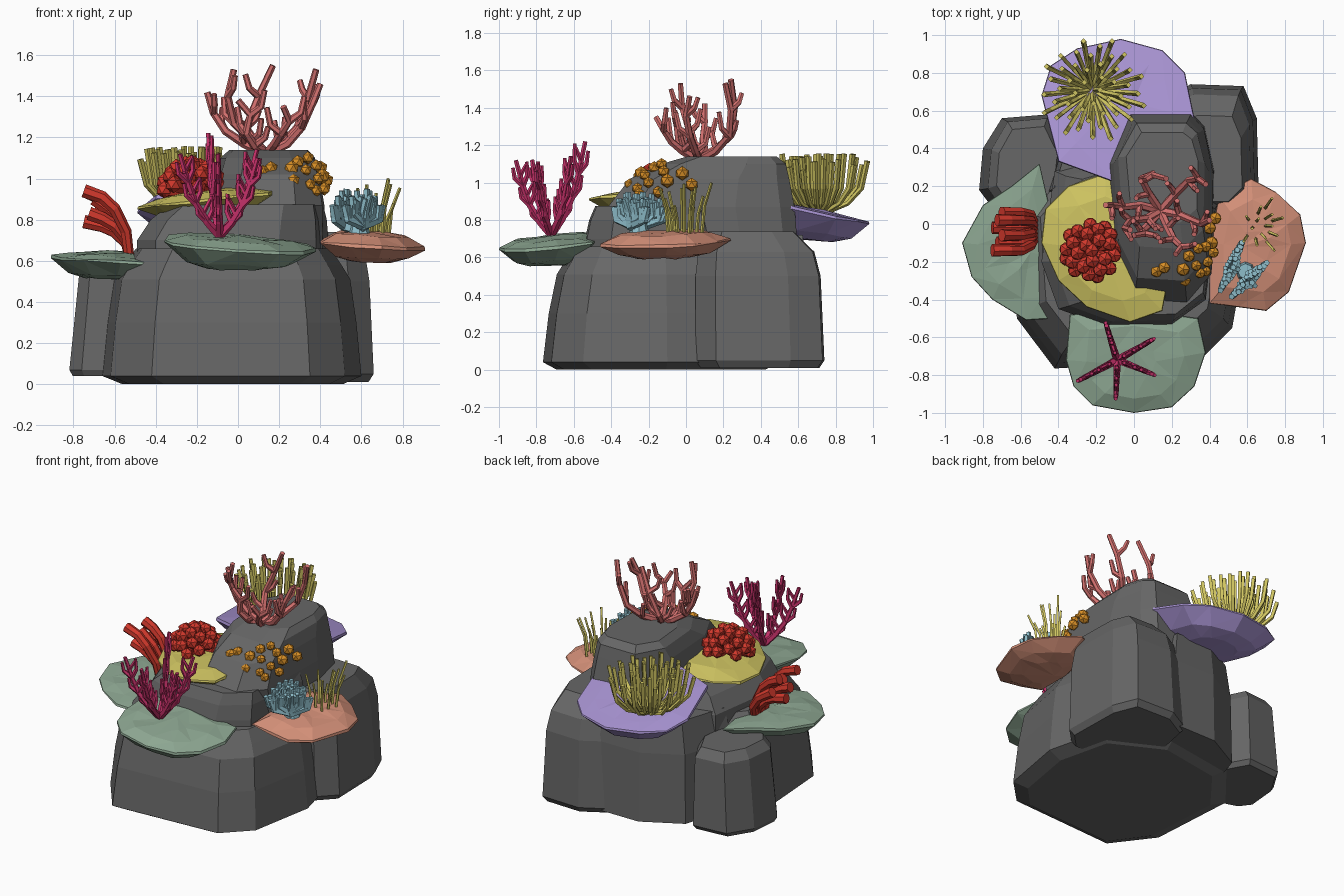
import bpy, bmesh, math, random
from mathutils import Vector, Quaternion

random.seed(4)
cube = bpy.data.objects.get("Cube")
if cube:
    bpy.data.objects.remove(cube)


def material(name, rgb):
    m = bpy.data.materials.new(name)
    m.use_nodes = True
    m.diffuse_color = (*rgb, 1)
    m.node_tree.nodes["Principled BSDF"].inputs["Base Color"].default_value = (*rgb, 1)
    return m


GREY = material("rock grey", (.135, .135, .135))
GREEN = material("sage green", (.27, .39, .29))
SALMON = material("salmon", (.66, .28, .19))
PURPLE = material("lilac", (.4, .3, .66))
YELLOW = material("olive yellow", (.62, .55, .12))
RED = material("red", (.64, .04, .025))
MAGENTA = material("magenta", (.55, .03, .14))
ORANGE = material("orange", (.7, .28, .02))
BLUE = material("pale blue", (.27, .51, .59))
PINK = material("coral pink", (.64, .16, .155))


def finish(name, bm, mat):
    bmesh.ops.recalc_face_normals(bm, faces=bm.faces)
    mesh = bpy.data.meshes.new(name)
    bm.to_mesh(mesh)
    bm.free()
    mesh.materials.append(mat)
    ob = bpy.data.objects.new(name, mesh)
    bpy.context.collection.objects.link(ob)


def loft(bm, rings):
    """Skin a stack of equal rings and cap both ends."""
    loops = [[bm.verts.new(p) for p in ring] for ring in rings]
    n = len(loops[0])
    for a, b in zip(loops, loops[1:]):
        for i in range(n):
            j = (i + 1) % n
            bm.faces.new((a[i], a[j], b[j], b[i]))
    bm.faces.new(loops[0][::-1])
    bm.faces.new(loops[-1])


def centre(outline):
    return (sum(p[0] for p in outline) / len(outline),
            sum(p[1] for p in outline) / len(outline))


def rock(name, outline, levels):
    """Each level is height, x scale, y scale, x shift, y shift."""
    cx, cy = centre(outline)
    bm = bmesh.new()
    loft(bm, [[(cx + dx + (x - cx) * sx, cy + dy + (y - cy) * sy, z) for x, y in outline]
              for z, sx, sy, dx, dy in levels])
    finish(name, bm, GREY)


def shelf(name, outline, mat, z, sx=0, sy=0, depth=.1, rise=.03):
    """Tilted plate with a thin rim, faceted top and flatter tapering underside."""
    cx, cy = centre(outline)
    bm = bmesh.new()
    rings = []
    for scale, dz, tilt in ((.4, -depth, .3), (.7, -depth * .75, .6), (1, -.006, 1),
                            (.99, .006, 1), (.7, rise * .8, 1), (.3, rise, 1)):
        ring = []
        for x, y in outline:
            px, py = cx + (x - cx) * scale, cy + (y - cy) * scale
            slope = ((px - cx) * sx + (py - cy) * sy) * tilt
            ring.append((px, py, z + dz + slope + random.uniform(-.006, .006)))
        rings.append(ring)
    loft(bm, rings)
    bmesh.ops.triangulate(bm, faces=bm.faces)
    finish(name, bm, mat)


def tube(bm, pts, r0, r1, sides=5):
    pts = [Vector(p) for p in pts]
    d = Vector((0, 0, 1))
    q = Quaternion()
    rings = []
    for i, p in enumerate(pts):
        new = (pts[min(i + 1, len(pts) - 1)] - pts[max(i - 1, 0)]).normalized()
        q = d.rotation_difference(new) @ q
        d = new
        r = r0 + (r1 - r0) * i / (len(pts) - 1)
        rings.append([p + q @ Vector((r * math.cos(a), r * math.sin(a), 0))
                      for a in (math.tau * k / sides for k in range(sides))])
    loft(bm, rings)


def ball(bm, p, r):
    got = bmesh.ops.create_icosphere(bm, subdivisions=1, radius=r)
    bmesh.ops.translate(bm, verts=got["verts"], vec=p)


# Rock mass
rock("front_rock",
     [(-.62, -.5), (-.42, -.765), (.35, -.72), (.52, -.55), (.6, -.1),
      (.5, .3), (.1, .5), (-.4, .42), (-.66, .1)],
     [(0, .85, .88, 0, 0), (.04, 1, 1, 0, 0), (.3, .96, .95, 0, 0),
      (.51, .91, .88, 0, 0), (.58, .84, .81, 0, 0), (.66, .75, .74, 0, 0)])
rock("back_left_rock",
     [(-.82, .18), (-.8, .4), (-.7, .56), (-.46, .58), (-.36, .4), (-.4, .05), (-.6, .05), (-.76, .1)],
     [(.04, .92, .92, 0, 0), (.07, 1, 1, 0, 0), (.53, .87, .93, .02, 0), (.59, .7, .78, .03, 0)])
rock("back_right_rock",
     [(.66, .16), (.65, .56), (.58, .73), (.3, .74), (.12, .64), (.05, .3), (.3, .05), (.55, .05)],
     [(.01, .9, .92, 0, 0), (.05, 1, 1, 0, 0), (.5, .92, .97, 0, -.01),
      (.63, .84, .9, 0, -.02), (.74, .66, .66, 0, -.05)])
rock("back_rock", [(.22, .66), (-.1, .66), (-.36, .52), (-.48, .15), (.2, .1)],
     [(.03, 1, 1, 0, 0), (.5, .97, .96, 0, 0), (.72, .85, .85, 0, 0)])
rock("shoulder_rock",
     [(-.49, -.2), (-.4, -.45), (-.15, -.54), (.2, -.53), (.38, -.4), (.44, .1), (.1, .42), (-.42, .28)],
     [(.5, 1, 1, 0, 0), (.7, 1, 1, 0, 0), (.8, .92, .94, .03, 0), (.875, .8, .88, .07, .01)])
rock("crown_rock",
     [(-.11, -.2), (0, -.44), (.28, -.46), (.41, -.3), (.42, .25), (.37, .5), (.3, .58), (-.02, .58), (-.14, .3)],
     [(.6, 1, .9, 0, .05), (.74, 1.01, .93, 0, .045), (.87, 1, .96, 0, .02),
      (1.02, .9, .82, 0, .06), (1.1, .82, .64, 0, .13), (1.14, .68, .46, 0, .17)])

# Plate coral shelves
shelf("purple_shelf",
      [(-.49, .68), (-.44, .84), (-.3, .93), (-.07, .98), (.15, .92), (.27, .8), (.32, .56),
       (.2, .35), (-.1, .22), (-.4, .33)], PURPLE, .845, 0, -.2, .15, .02)
shelf("side_green_shelf",
      [(-.91, -.1), (-.86, -.28), (-.75, -.4), (-.57, -.51), (-.42, -.5), (-.36, -.2),
       (-.45, .1), (-.5, .32), (-.65, .2), (-.8, .1)], GREEN, .615, -.03, .06, .1, .025)
shelf("front_green_shelf",
      [(-.36, -.72), (-.32, -.86), (-.22, -.96), (0, -1), (.2, -.97), (.32, -.86),
       (.38, -.68), (.34, -.5), (0, -.45), (-.34, -.48)], GREEN, .67, -.06, .1, .11, .04)
shelf("salmon_shelf",
      [(.91, -.1), (.88, .05), (.75, .17), (.62, .24), (.45, .15), (.4, -.1), (.4, -.42),
       (.55, -.44), (.7, -.46), (.82, -.36)], SALMON, .68, -.08, .04, .085, .06)
shelf("yellow_shelf",
      [(-.49, -.1), (-.47, .08), (-.35, .2), (-.15, .27), (0, .2), (.1, -.2), (.18, -.3),
       (.15, -.46), (-.02, -.52), (-.25, -.44), (-.4, -.3)], YELLOW, .895, .11, 0, .085, .045)

# Antler coral on the crown
bm = bmesh.new()
root = Vector((.14, .07, 1.12))
arms = [[(.03, .1, 1.17), (-.06, .09, 1.23), (-.12, .1, 1.32), (-.15, .1, 1.42)],
        [(.07, .03, 1.18), (-.02, .02, 1.27), (-.05, -.02, 1.4), (-.02, -.03, 1.53)],
        [(.08, .16, 1.18), (.04, .24, 1.25), (.1, .26, 1.4), (.17, .24, 1.55)],
        [(.22, .16, 1.17), (.29, .23, 1.25), (.34, .24, 1.39), (.38, .21, 1.53)],
        [(.24, .05, 1.17), (.31, .02, 1.25), (.36, 0, 1.36), (.4, .02, 1.46)],
        [(.18, -.02, 1.17), (.21, -.08, 1.22), (.25, -.12, 1.28), (.22, -.16, 1.35)],
        [(.08, 0, 1.16), (.04, -.04, 1.22), (.06, -.05, 1.31), (0, -.06, 1.38)]]
for arm in arms:
    tube(bm, [root, *arm], .024, .016, 6)
    for i, p in enumerate(arm[:3]):
        p = Vector(p)
        out = Vector((p.x - root.x, p.y - root.y, 0)).normalized()
        side = Vector((-out.y, out.x, 0)) * (-1) ** i
        mid = p + out * random.uniform(-.03, .03) + side * .05 + Vector((0, 0, .04))
        tube(bm, [p, mid, mid + side * .02 + Vector((0, 0, random.uniform(.04, .09)))], .019, .014, 6)
finish("antler_coral", bm, PINK)

# Magenta coral of five upright fans
bm = bmesh.new()
foot = Vector((-.09, -.72, .72))
for deg, reach, high in ((107, .2, .5), (30, .22, .42), (-22, .21, .38), (-92, .2, .4), (-152, .23, .4)):
    out = Vector((math.cos(math.radians(deg)), math.sin(math.radians(deg)), 0))

    def at(u, v):
        return foot + out * reach * u + Vector((0, 0, high * v))
    stem = [(0, 0), (.3, .17), (.58, .4), (.76, .66), (.95, 1)]
    tube(bm, [at(*s) for s in stem], .022, .012)
    for u, v in stem[1:4]:
        tube(bm, [at(u, v), at(u + .22, v + .1), at(u + .27, v + .24)], .016, .01)
        tube(bm, [at(u, v), at(u - .12, v + .14), at(u - .1, v + .32)], .016, .01)
        tube(bm, [at(u + .1, v + .1), at(u, v + .2), at(u - .08, v + .28)], .013, .009)
finish("fan_coral", bm, MAGENTA)

# Curved red tubes
bm = bmesh.new()
for i in range(6):
    y = -.14 + .04 * i
    high = (.31, .2, .27, .16, .3, .22)[i]
    tube(bm, [(-.53, -.04 + (y + .04) * .5, .62), (-.545, y * .8, .62 + high * .4),
              (-.6, y, .62 + high * .75), (-.66, y, .62 + high * .93),
              (-.75 + .025 * (i % 3), y, .63 + high)], .025, .034, 7)
finish("tube_coral", bm, RED)

# Dome of red knobs
bm = bmesh.new()
core = Vector((-.225, -.14, .93))
for i in range(26):
    c = 1 - i / 25
    s = math.sqrt(1 - c * c)
    a = i * 2.4
    tip = core + Vector((.14 * s * math.cos(a), .14 * s * math.sin(a), .13 * c + .015))
    tube(bm, [core, tip], .02, .036, 6)
    ball(bm, tip, .042)
finish("knob_coral", bm, RED)

# Orange buttons along the crown slope
bm = bmesh.new()
for x, y, z in ((.12, -.25, 1.03), (.16, -.23, 1.05), (.26, -.24, 1.05), (.27, -.3, .99), (.29, -.17, 1.08),
                (.34, -.13, 1.1), (.33, -.22, 1.04), (.35, -.26, .97), (.38, -.12, 1.06),
                (.39, -.2, 1), (.38, -.25, .94), (.41, -.1, 1.01), (.42, -.15, .95), (.4, -.02, 1.05),
                (.43, .03, .99)):
    ball(bm, (x, y, z), random.uniform(.03, .039))
finish("button_polyps", bm, ORANGE)

# Pale blue finger coral: two separate fans on a short stem
bm = bmesh.new()
stem = Vector((.59, -.25, .7))
tube(bm, [stem, stem + Vector((0, 0, .09))], .06, .04, 8)
for cx, cy, deg, half in ((.515, -.225, 66, .14), (.61, -.295, 44, .13)):
    out = Vector((math.cos(math.radians(deg)), math.sin(math.radians(deg)), 0))
    across = Vector((out.y, -out.x, 0))
    mount = Vector((cx, cy, .77))
    tube(bm, [stem + Vector((0, 0, .05)), mount, mount + Vector((0, 0, .05))], .03, .03)
    for i in range(13):
        t = i / 6 - 1
        tip = Vector((cx, cy, .95 - .08 * t * t - .025 * (i % 2))) + out * half * t
        tip += across * random.uniform(-.03, .03) * (1 - abs(t))
        mid = mount.lerp(tip, .6) + out * .03 * t + Vector((0, 0, -.03))
        tube(bm, [mount, mid, tip], .024, .016)
        for k in (-1, 1):
            tube(bm, [mid, mid + across * .03 * k * (1.1 - abs(t)) + Vector((0, 0, .07))], .02, .014)
finish("finger_coral", bm, BLUE)

# Thin blades on the salmon shelf
bm = bmesh.new()
for i in range(13):
    a = i * 2.4
    r = .03 + .006 * i
    x, y = .67 + r * math.cos(a) * .8, -.01 + r * math.sin(a)
    high = random.uniform(.15, .31)
    lean = Vector((x - .63, y + .01, 0)) * .6
    low = Vector((x, y, .69))
    tube(bm, [low, low + lean * .3 + Vector((0, 0, high * .6)), low + lean + Vector((0, 0, high))], .01, .008, 4)
finish("sea_grass", bm, YELLOW)

# Bowl of anemone tentacles
bm = bmesh.new()
for i in range(48):
    a = i * 2.4
    r = .285 * math.sqrt((i + 1) / 48)
    out = Vector((math.cos(a), math.sin(a), 0))
    base = Vector((-.22, .71, .84))
    top = random.uniform(.27, .32) - .5 * max(0, r - .2)
    tube(bm, [base + out * r * .15, base + out * r * .6 + Vector((0, 0, .05)),
              base + out * r * .88 + Vector((0, 0, .13)), base + out * r + Vector((0, 0, top))], .012, .015, 4)
finish("anemone", bm, YELLOW)
